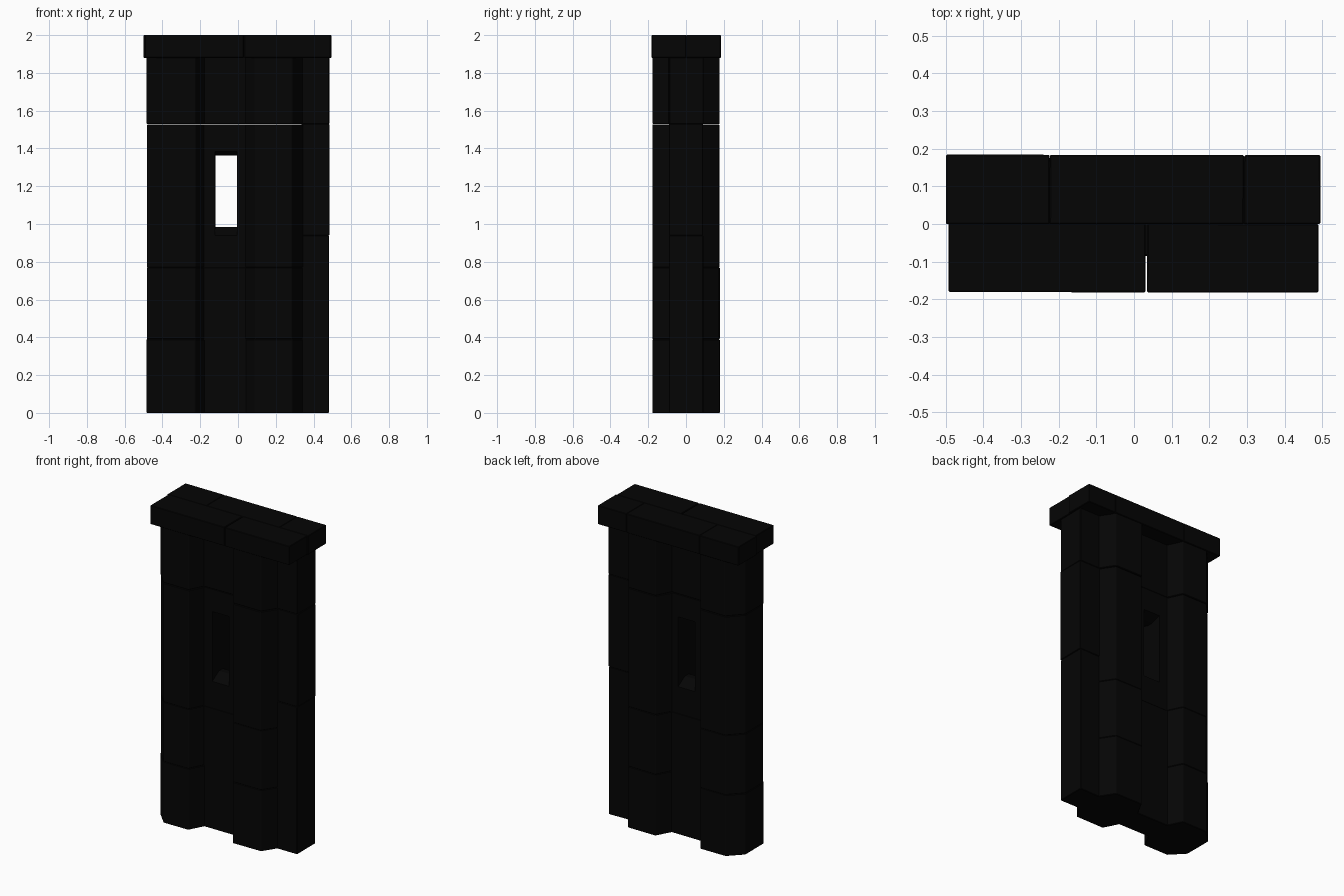
import bpy, bmesh, random

if "Cube" in bpy.data.objects:
    bpy.data.objects.remove(bpy.data.objects["Cube"])

random.seed(4)
stone = bpy.data.materials.new("dark_stone")
stone.diffuse_color = (0.0015, 0.0015, 0.0015, 1)
stone.use_nodes = True
stone.node_tree.nodes["Principled BSDF"].inputs["Base Color"].default_value = stone.diffuse_color


def finish(name, bm, bevel=0.003):
    bmesh.ops.recalc_face_normals(bm, faces=bm.faces)
    me = bpy.data.meshes.new(name)
    bm.to_mesh(me)
    bm.free()
    ob = bpy.data.objects.new(name, me)
    bpy.context.collection.objects.link(ob)
    me.materials.append(stone)
    if bevel:
        m = ob.modifiers.new("worn_edges", "BEVEL")
        m.width = bevel
        m.segments = 1
        m.limit_method = 'ANGLE'
    return ob


def prism(name, outline, z0, z1, wobble=0.002):
    """Extrude a plan outline upward, each corner slightly irregular."""
    bm = bmesh.new()
    pts = [(x + random.uniform(-wobble, wobble), y + random.uniform(-wobble, wobble))
           for x, y in outline]
    lo = [bm.verts.new((x, y, z0)) for x, y in pts]
    hi = [bm.verts.new((x, y, z1)) for x, y in pts]
    n = len(pts)
    bm.faces.new(lo)
    bm.faces.new(hi)
    for i in range(n):
        bm.faces.new((lo[i], lo[(i + 1) % n], hi[(i + 1) % n], hi[i]))
    return finish(name, bm)


def mirrored(half):
    """Front half of a plan outline, mirrored to the back."""
    return half + [(x, -y) for x, y in reversed(half)]


def column(name, half, joints, gap=0.003):
    for i, (a, b) in enumerate(zip(joints, joints[1:])):
        top = b - gap if abs(b - 1.53) < 0.01 else b
        prism(f"{name}_{i + 1}", mirrored(half), a, top)


TOP = 1.885
# Two projecting piers with sloped flanks
column("left_pier", [(-.483, -.09), (-.40, -.177), (-.225, -.177), (-.18, -.085)],
       [0, .39, .77, 1.53, TOP])
column("right_pier", [(.04, -.085), (.09, -.177), (.285, -.177), (.345, -.085)],
       [0, .39, .77, 1.53, TOP])

# Recessed panels between and beside the piers
column("end_panel", [(.335, -.09), (.482, -.09)], [0, .94, 1.53, TOP], 0)
panel = [(-.19, -.085), (.05, -.085)]
column("lower_panel", panel, [0, .77])
column("upper_panel", panel, [1.53, TOP])

# Window panel: nearly straight jambs, sill and head sloped on both faces
outer = (-.19, .05, .77, 1.527)
mouth = (-.122, -.004, .94, 1.385)
throat = (-.12, -.006, .983, 1.362)
bm = bmesh.new()
rings = []
for (x0, x1, z0, z1), y in [(outer, -.085), (mouth, -.085), (throat, -.02),
                            (throat, .02), (mouth, .085), (outer, .085)]:
    rings.append([bm.verts.new(p) for p in
                  ((x0, y, z0), (x1, y, z0), (x1, y, z1), (x0, y, z1))])
for k, a in enumerate(rings):
    b = rings[(k + 1) % len(rings)]
    for i in range(4):
        j = (i + 1) % 4
        bm.faces.new((a[i], a[j], b[j], b[i]))
finish("window_panel", bm, 0)

# Capping slabs in two rows
for i, (x0, x1, y0, y1) in enumerate([
        (-.493, .031, -.181, .001), (.035, .489, -.181, .001),
        (-.5, -.224, 0, .184), (-.224, .292, 0, .183), (.292, .495, 0, .183)]):
    prism(f"cap_stone_{i + 1}", [(x0, y0), (x1, y0), (x1, y1), (x0, y1)],
          1.88, 2.0, 0.0006)
